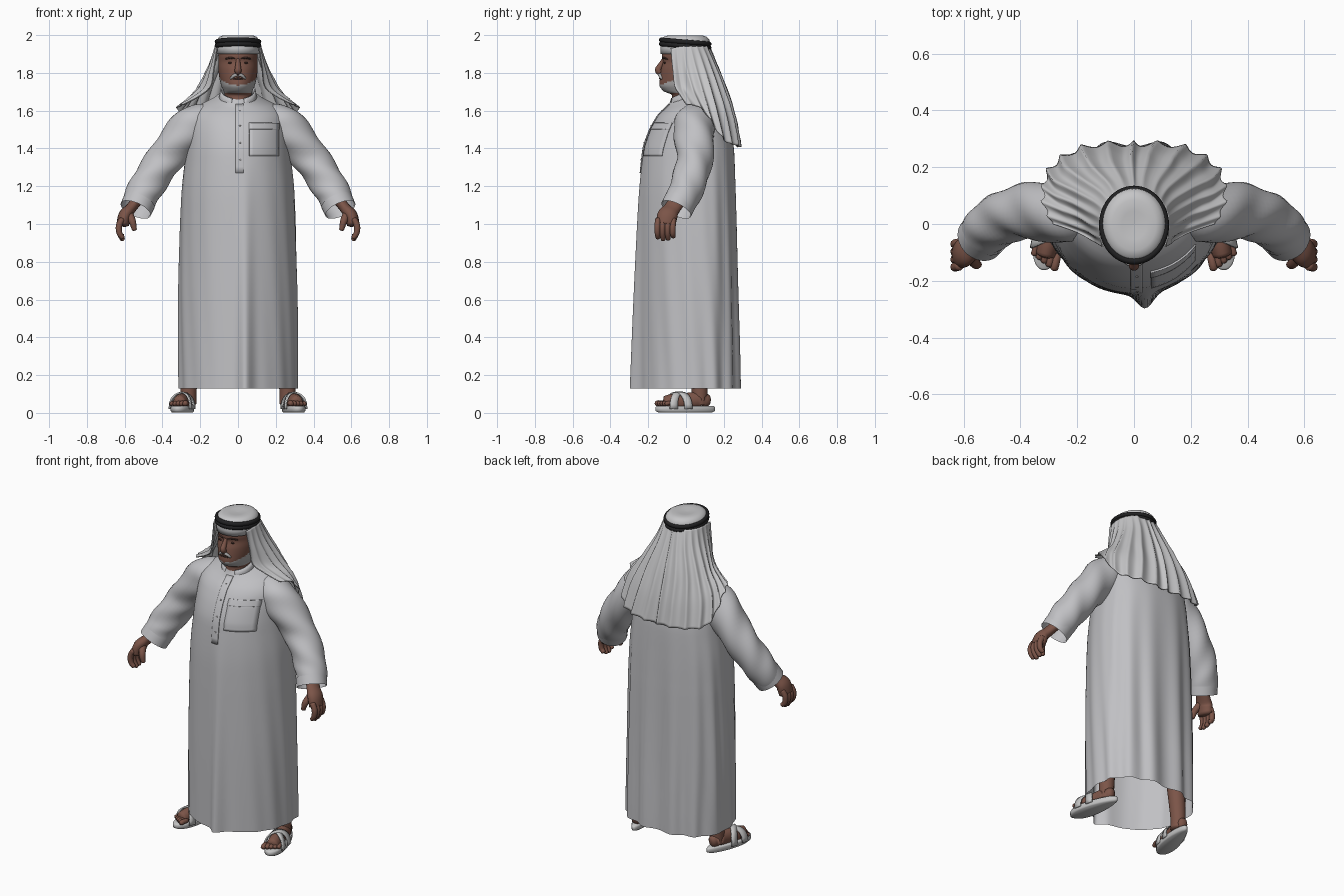
import bpy, bmesh, math
from mathutils import Vector, Matrix

cube = bpy.data.objects.get("Cube")
if cube:
    bpy.data.objects.remove(cube, do_unlink=True)


def material(name, r, g, b):
    m = bpy.data.materials.new(name)
    m.use_nodes = True
    m.diffuse_color = (r, g, b, 1)
    node = m.node_tree.nodes["Principled BSDF"]
    node.inputs["Base Color"].default_value = (r, g, b, 1)
    node.inputs["Roughness"].default_value = 0.8
    return m


CLOTH = material("pale grey cloth", .53, .53, .55)
SCARF = material("scarf white", .56, .56, .57)
SKIN = material("brown skin", .2, .09, .065)
BEARD = material("grey beard", .42, .41, .41)
BLACK = material("black cord", .015, .015, .016)
DARK = material("dark brown", .06, .03, .024)
SANDAL = material("sandal white", .55, .55, .55)


def spline(rows, t):
    """Catmull-Rom point through rows, t from 0 to 1."""
    n = len(rows) - 1
    i = min(int(t * n), n - 1)
    f = t * n - i
    a, b, c, d = (Vector(rows[max(0, min(n, i + k))]) for k in (-1, 0, 1, 2))
    return b + (c - a) * f / 2 + (a - 2.5 * b + 2 * c - d / 2) * f**2 + (1.5 * (b - c) + (d - a) / 2) * f**3


def skin_grid(name, rows, mat, closed=True, caps=False, thick=0):
    """Surface through rows of points; closed joins each row into a ring."""
    bm = bmesh.new()
    vs = [[bm.verts.new(p) for p in row] for row in rows]
    n = len(rows[0])
    for r0, r1 in zip(vs, vs[1:]):
        for j in range(n if closed else n - 1):
            k = (j + 1) % n
            bm.faces.new((r0[j], r0[k], r1[k], r1[j]))
    if caps:
        bm.faces.new(vs[0])
        bm.faces.new(vs[-1])
    bmesh.ops.recalc_face_normals(bm, faces=bm.faces)
    for f in bm.faces:
        f.smooth = True
    me = bpy.data.meshes.new(name)
    bm.to_mesh(me)
    bm.free()
    me.materials.append(mat)
    ob = bpy.data.objects.new(name, me)
    bpy.context.collection.objects.link(ob)
    if thick:
        mod = ob.modifiers.new("thickness", "SOLIDIFY")
        mod.thickness, mod.offset = thick, 0
    return ob


def tube(name, path, mat, steps=16, sides=16, flat=1, caps=True, wrinkle=0, place=None):
    """Round limb through (x, y, z, radius) points."""
    rows = []
    for i in range(steps + 1):
        t = i / steps
        p = spline(path, t)
        tan = (spline(path, min(1, t + .01)) - spline(path, max(0, t - .01))).to_3d().normalized()
        u = tan.cross(Vector((0, 1, 0)))
        u = u.normalized() if u.length > .1 else Vector((1, 0, 0))
        v = tan.cross(u).normalized()
        end = .55 if caps and i in (0, steps) else 1
        row = []
        for j in range(sides):
            a = math.tau * j / sides
            r = p.w * end * (1 + wrinkle * math.sin(3 * a + 26 * t) * math.sin(math.pi * t))
            q = p.to_3d() + u * math.cos(a) * r * flat + v * math.sin(a) * r
            row.append(place @ q if place else q)
        rows.append(row)
    return skin_grid(name, rows, mat, caps=caps)


def ball(name, loc, size, mat):
    bpy.ops.mesh.primitive_uv_sphere_add(segments=16, ring_count=10, location=loc)
    ob = bpy.context.object
    ob.name, ob.scale = name, size
    ob.data.materials.append(mat)
    bpy.ops.object.shade_smooth()


def section(table, z):
    """Half width, front y and back y of a body table at height z."""
    z = max(table[0][0], min(table[-1][0], z))
    i = max(k for k in range(len(table) - 1) if table[k][0] <= z)
    f = (z - table[i][0]) / (table[i + 1][0] - table[i][0])
    return spline(table, (i + f) / (len(table) - 1))[1:]


# Robe: z, half width, front, back
ROBE = [(.13, .315, -.25, .285), (.6, .315, -.25, .275), (1, .306, -.247, .268), (1.2, .296, -.242, .263),
        (1.4, .275, -.225, .255), (1.5, .265, -.19, .235), (1.58, .25, -.145, .215),
        (1.64, .19, -.105, .17), (1.68, .11, -.085, .11), (1.7, .085, -.08, .1)]


def robe_point(a, z):
    hw, front, back = section(ROBE, z)
    s, c, mid = math.sin(a), math.cos(a), .06
    e = 1 if c > 0 else .85
    x = math.copysign(abs(s) ** e, s) * hw
    y = -math.copysign(abs(c) ** e, c) * ((mid - front) if c > 0 else (back - mid))
    k = max(0, min(1, (1.5 - z) / 1.1))
    fold = k * (.05 * max(0, -c) * math.cos(13 * a) + .012 * s * s * math.sin(17 * a + 4 * z))
    x, y = x * (1 + fold), mid + y * (1 + fold)
    if c > 0:
        y -= .05 * max(0, (1.35 - z) / 1.22) * math.exp(-((x - .04) / .038) ** 2)
        z -= .04 * c * max(0, min(1, (z - 1.58) / .1))
    return Vector((x, y, z))


skin_grid("robe", [[robe_point(math.tau * j / 160, .13 + 1.57 * i / 50) for j in range(160)]
                   for i in range(51)], CLOTH)


def robe_patch(name, x0, x1, z0, z1, lift=.004):
    rows = []
    for i in range(13):
        z = z0 + (z1 - z0) * i / 12
        hw = section(ROBE, z)[0]
        rows.append([robe_point(math.asin((x0 + (x1 - x0) * j / 8) / hw), z) - Vector((0, lift, 0))
                     for j in range(9)])
    return skin_grid(name, rows, CLOTH, closed=False, thick=.006)


robe_patch("placket", -.012, .03, 1.27, 1.67, .003)
robe_patch("chest_pocket", .06, .215, 1.36, 1.51, .002)
robe_patch("pocket_hem", .058, .217, 1.5, 1.535, .004)
for i in range(4):
    ball("button", robe_point(.04, 1.34 + .09 * i) - Vector((0, .006, 0)), (.005, .003, .005), BEARD)

# Collar, open at the throat
collar = []
for z, r in ((1.65, .103), (1.685, .092), (1.708, .09)):
    collar.append([(r * math.sin(a), .01 - r * math.cos(a), z - .045 * math.cos(a))
                   for a in (.35 + (math.tau - .7) * j / 32 for j in range(33))])
skin_grid("collar", collar, CLOTH, closed=False, thick=.008)

# Head and neck: z, half width, front, back
HEAD = [(1.6, .075, -.085, .09), (1.685, .072, -.075, .09), (1.7, .075, -.115, .09), (1.73, .088, -.14, .09),
        (1.77, .098, -.138, .1), (1.82, .104, -.132, .1), (1.86, .104, -.122, .11),
        (1.89, .104, -.128, .11), (1.95, .1, -.115, .11)]
rows = []
for i in range(49):
    z = 1.6 + .35 * i / 48
    hw, front, back = section(HEAD, z)
    rows.append([(hw * math.sin(a), math.cos(a) * (front if math.cos(a) > 0 else -back), z)
                 for a in (math.tau * j / 64 for j in range(64))])
head = skin_grid("head", rows, SKIN, caps=True)
head.data.materials.append(BEARD)
for f in head.data.polygons:
    x, y, z = f.center
    if 1.697 < z < 1.735 + .35 * (y + .14) and y < .02:
        f.material_index = 1
tube("nose", [(0, -.115, 1.875, .01), (0, -.135, 1.84, .014), (0, -.147, 1.815, .018),
              (0, -.135, 1.8, .016)], SKIN)
tube("mouth", [(-.026, -.132, 1.767, .004), (0, -.138, 1.77, .005), (.026, -.132, 1.767, .004)], DARK, 8, 8)
for s, side in ((1, "left"), (-1, "right")):
    ball(side + "_eye", (.04 * s, -.112, 1.853), (.014, .006, .005), DARK)
    tube(side + "_eyebrow", [(.016 * s, -.124, 1.875, .004), (.042 * s, -.118, 1.88, .005),
                             (.068 * s, -.098, 1.873, .004)], DARK, 8, 8)
    tube(side + "_moustache", [(.002 * s, -.141, 1.79, .008), (.02 * s, -.138, 1.786, .009),
                               (.04 * s, -.127, 1.768, .006)], BEARD, 8, 8)

# Headscarf: dished crown, then the hanging cloth as columns from centre back to front edge
crown = [(1.9, 1), (1.93, 1), (1.957, 1), (1.976, .97), (1.991, .86), (1.999, .68), (1.996, .38), (1.992, .03)]
skin_grid("scarf_crown", [[(.114 * r * math.sin(a), -.004 - .131 * r * math.cos(a), z)
                           for a in (math.tau * j / 48 for j in range(48))] for z, r in crown], SCARF, caps=True)
COLUMNS = [
    [(0, .125, 1.94), (0, .162, 1.84), (0, .215, 1.7), (0, .255, 1.56), (0, .283, 1.407)],
    [(.07, .105, 1.94), (.09, .146, 1.84), (.13, .197, 1.7), (.152, .242, 1.56), (.17, .273, 1.415)],
    [(.112, .05, 1.94), (.145, .08, 1.84), (.21, .122, 1.71), (.27, .16, 1.595), (.293, .2, 1.45)],
    [(.12, -.02, 1.94), (.15, -.005, 1.83), (.2, .03, 1.72), (.265, .06, 1.66), (.322, .09, 1.605)],
    [(.11, -.08, 1.93), (.125, -.07, 1.82), (.14, -.06, 1.73), (.2, -.03, 1.68), (.288, 0, 1.635)]]


def scarf_point(u, t):
    p = spline([spline(col, t) for col in COLUMNS], abs(u))
    p.x = math.copysign(p.x, u)
    out = Vector((p.x, p.y + .03, .03)).normalized()
    pleat = 1 - 2 * abs(math.sin(25 * u + .7 * math.sin(3 * t + 2 * u)))
    return p + out * .011 * pleat * min(1, .1 + t * 1.5) * (1 - .6 * u**4)


skin_grid("headscarf", [[scarf_point(j / 100, i / 28) for j in range(-100, 101)] for i in range(29)],
          SCARF, closed=False, thick=.005)

# Doubled head cord
for i in range(2):
    bpy.ops.mesh.primitive_torus_add(major_radius=.112, minor_radius=.0115, major_segments=48, minor_segments=10,
                                     location=(0, -.004, 1.943 + .021 * i), rotation=(-.085, 0, 0))
    cord = bpy.context.object
    cord.name, cord.scale = "head_cord", (1, 1.13, 1.15)
    cord.data.materials.append(BLACK)
    bpy.ops.object.shade_smooth()

# Arms, hands, legs and sandals on both sides
for s, side in ((1, "left"), (-1, "right")):
    flip = Matrix.Diagonal((s, 1, 1, 1))

    def limb(name, path, mat, **kw):
        return tube(side + "_" + name, path, mat, place=kw.pop("place", flip), **kw)

    limb("sleeve", [(.15, .04, 1.56, .08), (.25, .04, 1.51, .107), (.39, .045, 1.34, .096),
                    (.495, 0, 1.18, .091), (.54, -.05, 1.08, .082)], CLOTH,
         steps=40, sides=32, caps=False, wrinkle=.05)
    limb("cuff", [(.522, -.03, 1.12, .087), (.542, -.052, 1.076, .086)], CLOTH, steps=4, sides=32, caps=False)
    limb("palm", [(.53, -.04, 1.13, .045), (.57, -.075, 1.08, .045), (.598, -.098, 1.045, .054),
                  (.612, -.107, .99, .05)], SKIN, flat=.65)
    for i, drop in enumerate((.012, 0, .003, .02)):
        y = -.147 + .027 * i
        limb("finger", [(.612, y, 1.03, .016), (.63, y - .004, .99, .0165), (.627, y - .004, .95, .015),
                        (.607, y, .912 + drop, .012)], SKIN, sides=10)
    limb("thumb", [(.58, -.1, 1.06, .022), (.56, -.138, 1.015, .019), (.547, -.143, .965, .012)], SKIN, sides=10)

    place = flip @ Matrix.Translation((.288, -.004, 0)) @ Matrix.Rotation(.22, 4, "Z")
    limb("leg", [(-.01, .08, .04, .042), (-.01, .08, .14, .044), (-.03, .07, .5, .06)], SKIN, place=place)
    limb("foot", [(0, .135, .06, .03), (0, .08, .068, .043), (0, 0, .06, .045), (0, -.07, .052, .048),
                  (0, -.115, .045, .042)], SKIN, place=place, flat=.8)
    for i in range(5):
        x = -.04 + .02 * i
        y = -.154 + .009 * i
        limb("toe", [(x, y + .06, .05, .014), (x, y + .02, .052, .015 - .001 * i), (x, y, .045, .013)],
             SKIN, place=place, sides=8, steps=6)

    # Sole outline narrows at the heel
    sole = []
    for z, r in ((.002, .9), (.01, 1), (.03, 1), (.036, .96)):
        row = []
        for j in range(40):
            a = math.tau * j / 40
            y = .162 * math.cos(a)
            row.append(place @ Vector((r * math.sin(a) * (.052 - .09 * y), r * y, z)))
        sole.append(row)
    skin_grid(side + "_sandal_sole", sole, SANDAL, caps=True)

    # Two crossing straps
    for skew, top in ((.04, .108), (-.04, .106)):
        strap = []
        for i in range(15):
            a = math.pi * i / 14
            x = -math.cos(a)
            strap.append([place @ Vector((.056 * x, -.035 + skew * x + w, .02 + (top - .02) * math.sin(a) ** .8))
                          for w in (-.021, 0, .021)])
        skin_grid(side + "_sandal_strap", strap, SANDAL, closed=False, thick=.008)
